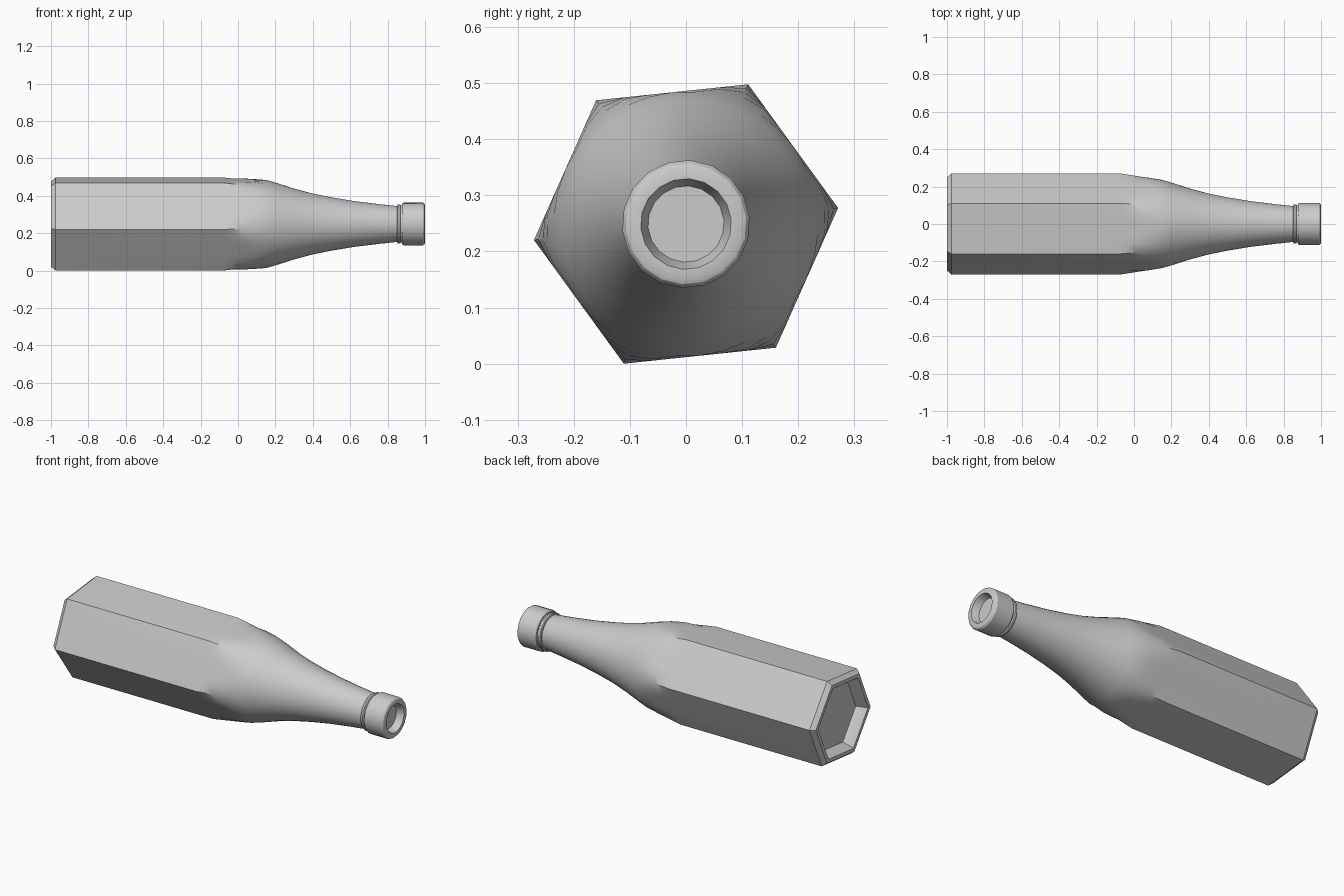
import bpy
import bmesh
from math import cos, sin, radians, pi

cube = bpy.data.objects.get("Cube")
if cube:
    bpy.data.objects.remove(cube, do_unlink=True)

AXIS_Z = 0.249           # height of the bottle's long axis
ROLL = radians(6)        # roll of the hexagon about that axis
CORNER = 0.2725          # corner radius of the hexagonal body


def hex_radius(angle, corner):
    """Distance from the axis to a hexagon's outline."""
    from_normal = (angle % (pi / 3)) - pi / 6
    return corner * cos(pi / 6) / cos(from_normal)


def loft(name, sections, sides):
    """Skin rings along x; each section is (x, round radius, hexagon corner radius)."""
    bm = bmesh.new()
    rings = []
    for x, round_r, hex_r in sections:
        ring = []
        for i in range(sides):
            a = 2 * pi * i / sides
            r = min(round_r, hex_radius(a, hex_r))
            ring.append(bm.verts.new((x, r * cos(a + ROLL), AXIS_Z + r * sin(a + ROLL))))
        rings.append(ring)
    for a, b in zip(rings, rings[1:]):
        for i in range(sides):
            j = (i + 1) % sides
            bm.faces.new((a[i], a[j], b[j], b[i]))
    bm.faces.new(rings[0])
    bm.faces.new(rings[-1])
    bmesh.ops.recalc_face_normals(bm, faces=bm.faces)
    mesh = bpy.data.meshes.new(name)
    bm.to_mesh(mesh)
    bm.free()
    obj = bpy.data.objects.new(name, mesh)
    bpy.context.collection.objects.link(obj)
    bpy.ops.object.select_all(action='DESELECT')
    obj.select_set(True)
    bpy.context.view_layer.objects.active = obj
    bpy.ops.object.shade_smooth_by_angle(angle=radians(28))
    return obj


# Recessed, chamfered hexagonal base
base = [(-0.94, 0.2), (-0.995, 0.222), (-1.0, 0.227), (-1.0, 0.25), (-0.975, CORNER)]
sections = [(x, 1, corner) for x, corner in base]

# Hexagonal body trimmed by a round shoulder that narrows into the neck
shoulder = [(-0.08, CORNER), (-0.03, 0.265), (0.02, 0.257), (0.08, 0.248), (0.15, 0.236),
            (0.2, 0.222), (0.3, 0.19), (0.4, 0.163), (0.5, 0.143),
            (0.62, 0.123), (0.75, 0.107), (0.86, 0.095)]
sections += [(x, r, CORNER) for x, r in shoulder]
loft("bottle_body", sections, 36)


def turned(name, profile, sides):
    return loft(name, [(x, r, 1) for x, r in profile], sides)


# Collar below the cap
turned("neck_collar", [(0.85, 0.094), (0.852, 0.103), (0.856, 0.106), (0.866, 0.106),
                       (0.87, 0.1), (0.89, 0.1)], 24)

# Cap with bevelled edges and a tapered recess in its end
turned("bottle_cap", [(0.876, 0.1), (0.878, 0.109), (0.886, 0.114), (0.988, 0.114),
                      (0.997, 0.108), (1.0, 0.102), (1.0, 0.081), (0.96, 0.068)], 18)
